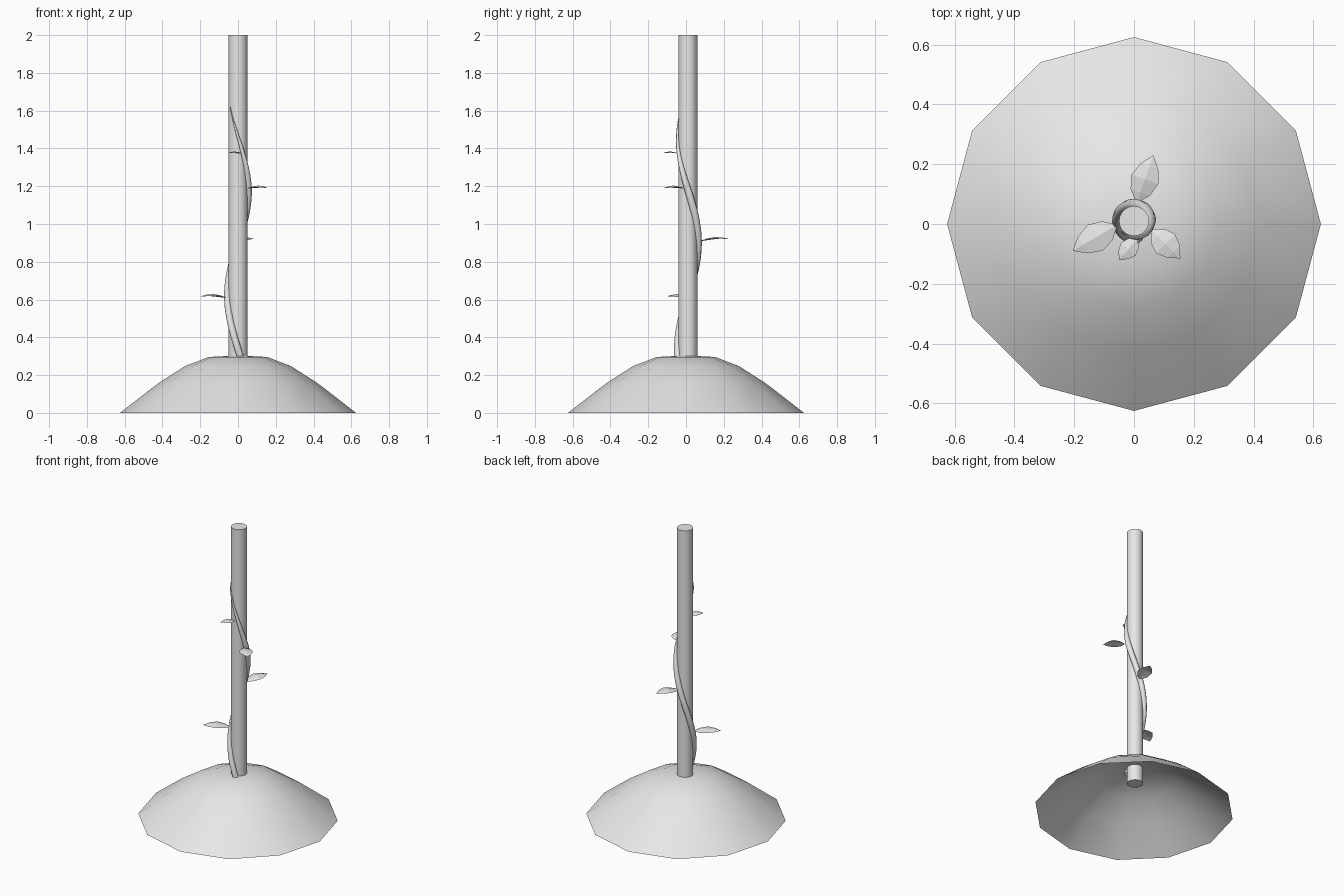
import bpy, bmesh
from math import sin, cos, pi, radians
from mathutils import Vector

cube = bpy.data.objects.get("Cube")
if cube:
    bpy.data.objects.remove(cube, do_unlink=True)

grey = bpy.data.materials.new("light_grey")
grey.use_nodes = True
grey.diffuse_color = (0.8, 0.8, 0.8, 1)
grey.node_tree.nodes["Principled BSDF"].inputs["Base Color"].default_value = (0.8, 0.8, 0.8, 1)

POLE_Y = 0.01


def add_object(name, data):
    obj = bpy.data.objects.new(name, data)
    bpy.context.collection.objects.link(obj)
    data.materials.append(grey)
    return obj


def finish(name, bm, smooth_angle=None):
    mesh = bpy.data.meshes.new(name)
    bm.to_mesh(mesh)
    bm.free()
    obj = add_object(name, mesh)
    if smooth_angle:
        bpy.ops.object.select_all(action="DESELECT")
        obj.select_set(True)
        bpy.context.view_layer.objects.active = obj
        bpy.ops.object.shade_smooth_by_angle(angle=radians(smooth_angle))
    return obj


# Mound: open twelve-sided shell, hollow below
bm = bmesh.new()
rings = []
for r, z in [(0.625, 0), (0.425, 0.155), (0.28, 0.248), (0.155, 0.296)]:
    rings.append([bm.verts.new((r * cos(i * pi / 6), r * sin(i * pi / 6), z)) for i in range(12)])
peak = bm.verts.new((0, 0, 0.304))
for low, high in zip(rings, rings[1:]):
    for i in range(12):
        j = (i + 1) % 12
        bm.faces.new((low[i], low[j], high[j], high[i]))
for i in range(12):
    bm.faces.new((rings[-1][i], rings[-1][(i + 1) % 12], peak))
finish("mound", bm, 60)

# Pole: capped cylinder that sinks a little into the mound
bm = bmesh.new()
bmesh.ops.create_cone(bm, cap_ends=True, segments=24, radius1=0.05, radius2=0.05, depth=1.81)
bmesh.ops.translate(bm, verts=bm.verts, vec=(0, POLE_Y, 2 - 1.81 / 2))
finish("pole", bm, 40)

# Vine: tapering tube winding clockwise up the pole
curve = bpy.data.curves.new("vine_path", "CURVE")
curve.dimensions = "3D"
curve.bevel_depth = 0.019
curve.bevel_resolution = 2
curve.use_fill_caps = True
spline = curve.splines.new("POLY")
COUNT = 48
spline.points.add(COUNT - 1)
for i, p in enumerate(spline.points):
    z = 0.27 + 1.35 * i / (COUNT - 1)
    a = radians(90 - 320 * (z - 0.9))
    p.co = (0.055 * cos(a), POLE_Y + 0.055 * sin(a), z, 1)
    p.radius = min(1, 0.08 + (1.62 - z) / 0.5)
path = add_object("vine_path", curve)
bpy.context.view_layer.update()
mesh = bpy.data.meshes.new_from_object(path.evaluated_get(bpy.context.evaluated_depsgraph_get()))
bpy.data.objects.remove(path, do_unlink=True)
mesh.name = "vine"
for poly in mesh.polygons:
    poly.use_smooth = True
vine = bpy.data.objects.new("vine", mesh)
bpy.context.collection.objects.link(vine)
if not mesh.materials:
    mesh.materials.append(grey)


# Leaves: arched blades folded along the midrib
def leaf(name, base, tip, width):
    base, tip = Vector(base), Vector(tip)
    along = tip - base
    side = Vector((-along.y, along.x, 0)).normalized()
    bm = bmesh.new()
    rows = []
    for t, w in [(0, 0.1), (0.2, 0.72), (0.48, 1), (0.76, 0.66), (1, 0)]:
        mid = base + along * t + Vector((0, 0, 0.1 * along.length * sin(pi * t)))
        drop = Vector((0, 0, 0.1 * width * w))
        offset = side * width * w / 2
        points = [mid + offset - drop, mid, mid - offset - drop] if w else [mid]
        rows.append([bm.verts.new(p) for p in points])
    for a, b in zip(rows, rows[1:]):
        for k in (0, 1):
            if len(b) == 1:
                bm.faces.new((a[k], a[k + 1], b[0]))
            else:
                bm.faces.new((a[k], a[k + 1], b[k + 1], b[k]))
    bmesh.ops.recalc_face_normals(bm, faces=bm.faces)
    finish(name, bm)


leaf("leaf_low", (-0.06, -0.005, 0.61), (-0.205, -0.09, 0.615), 0.1)
leaf("leaf_back", (0.01, 0.075, 0.91), (0.065, 0.23, 0.92), 0.095)
leaf("leaf_middle", (0.06, -0.02, 1.19), (0.155, -0.115, 1.19), 0.09)
leaf("leaf_top", (0.01, -0.05, 1.375), (-0.05, -0.12, 1.375), 0.065)
